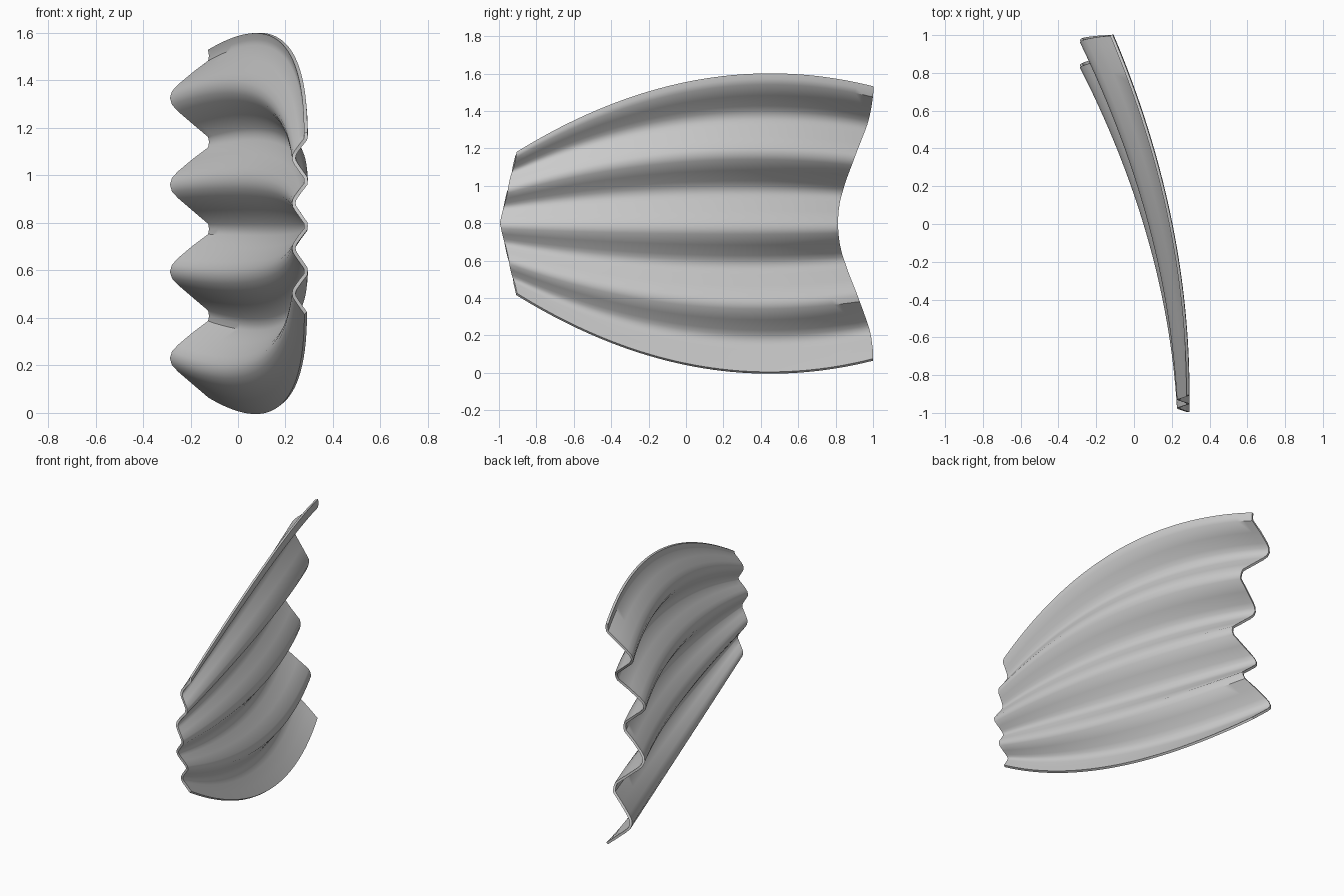
import bpy, bmesh, math

if "Cube" in bpy.data.objects:
    bpy.data.objects.remove(bpy.data.objects["Cube"])

# one corrugation: (fraction of the pitch from the top, depth 0 = crest .. 1 = valley)
WAVE = [(0.0, 0.0), (0.07, -0.03), (0.14, 0.0), (0.28, 0.42), (0.42, 0.8),
        (0.49, 0.95), (0.56, 1.0), (0.63, 0.95), (0.70, 0.8), (0.85, 0.4)]
RIBS, STEPS = 4, 40

profile = [((r + t) / RIBS, d) for r in range(RIBS) for t, d in WAVE] + [(1.0, 0.0)]


def point(u, t, depth):
    """Surface point: u runs from narrow end to wide end, t from top to bottom."""
    s = 1 - 2 * t
    half = 0.38 + 1.183 * u - 0.833 * u * u
    y0 = -0.995 + 0.09 * abs(s)
    y1 = 0.81 + 0.19 * (1 - math.cos(math.pi * s)) / 2
    x = 0.285 - 0.405 * u * u - depth * (0.05 + 0.11 * u)
    return x, y0 + (y1 - y0) * u, 0.8 + half * s


# fluted curved sheet
bm = bmesh.new()
rows = [[bm.verts.new(point(i / STEPS, t, d)) for t, d in profile]
        for i in range(STEPS + 1)]
for a, b in zip(rows, rows[1:]):
    for j in range(len(profile) - 1):
        bm.faces.new((a[j], a[j + 1], b[j + 1], b[j]))
bmesh.ops.recalc_face_normals(bm, faces=bm.faces)
mesh = bpy.data.meshes.new("fluted_shell")
bm.to_mesh(mesh)
bm.free()
shell = bpy.data.objects.new("fluted_shell", mesh)
bpy.context.collection.objects.link(shell)

# thin wall
wall = shell.modifiers.new("wall", 'SOLIDIFY')
wall.thickness = 0.015
wall.offset = 0

bpy.context.view_layer.objects.active = shell
shell.select_set(True)
bpy.ops.object.modifier_apply(modifier="wall")
bpy.ops.object.shade_smooth_by_angle(angle=math.radians(40))
